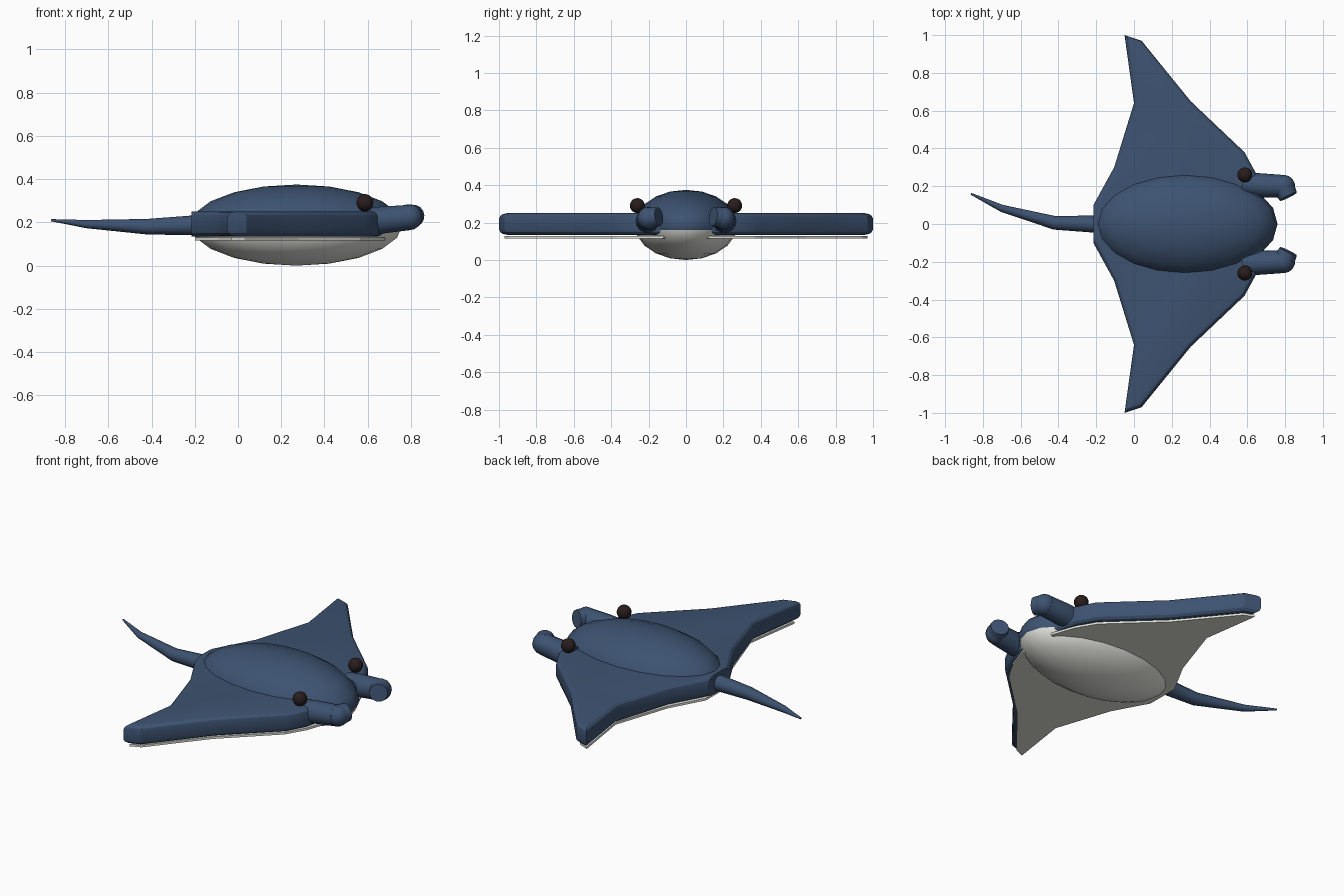
import bpy, bmesh, math
from mathutils import Vector, Matrix

cube = bpy.data.objects.get("Cube")
if cube:
    bpy.data.objects.remove(cube, do_unlink=True)


def material(name, color):
    mat = bpy.data.materials.new(name)
    mat.use_nodes = True
    mat.diffuse_color = (*color, 1)
    mat.node_tree.nodes["Principled BSDF"].inputs["Base Color"].default_value = (*color, 1)
    return mat


BLUE = material("deep blue skin", (0.047, 0.086, 0.165))
PALE = material("pale belly", (0.78, 0.79, 0.73))
DARK = material("dark eye", (0.022, 0.012, 0.012))


def finish(bm, name, mats, angle=None):
    bmesh.ops.recalc_face_normals(bm, faces=bm.faces)
    mesh = bpy.data.meshes.new(name)
    bm.to_mesh(mesh)
    bm.free()
    obj = bpy.data.objects.new(name, mesh)
    bpy.context.collection.objects.link(obj)
    for mat in mats:
        mesh.materials.append(mat)
    if angle:
        bpy.ops.object.select_all(action='DESELECT')
        obj.select_set(True)
        bpy.context.view_layer.objects.active = obj
        bpy.ops.object.shade_smooth_by_angle(angle=math.radians(angle))
    return obj


def ellipsoid(center, radii, segments, rings):
    bm = bmesh.new()
    bmesh.ops.create_uvsphere(bm, u_segments=segments, v_segments=rings, radius=1,
                              matrix=Matrix.LocRotScale(Vector(center), None, Vector(radii)))
    return bm


def tube(name, stations, sides):
    """Tapered tube through (point, radius) stations, mitred at the bends."""
    bm = bmesh.new()
    points = [Vector(p) for p, r in stations]
    rings = []
    for i, (p, r) in enumerate(stations):
        before = points[i] - points[i - 1] if i else points[1] - points[0]
        after = points[i + 1] - points[i] if i + 1 < len(points) else before
        aim = before.normalized() + after.normalized()
        side = aim.cross(Vector((0, 0, 1))).normalized()
        up = side.cross(aim).normalized()
        rings.append([bm.verts.new(points[i] + r * (side * math.cos(a) + up * math.sin(a)))
                      for a in (math.tau * k / sides for k in range(sides))])
    for a, b in zip(rings, rings[1:]):
        for k in range(sides):
            n = (k + 1) % sides
            bm.faces.new((a[k], a[n], b[n], b[k]))
    bm.faces.new(rings[0])
    bm.faces.new(rings[-1])
    return finish(bm, name, [BLUE], 40)


def slab(outline, bottom, top):
    """Flat plate extruded upward from an outline."""
    bm = bmesh.new()
    base = bm.faces.new([bm.verts.new((x, y, bottom)) for x, y in outline])
    ext = bmesh.ops.extrude_face_region(bm, geom=[base], use_keep_orig=True)
    verts = [v for v in ext["geom"] if isinstance(v, bmesh.types.BMVert)]
    bmesh.ops.translate(bm, verts=verts, vec=(0, 0, top - bottom))
    bmesh.ops.recalc_face_normals(bm, faces=bm.faces)
    return bm


# Body: blue back and pale belly split at a level line
bm = ellipsoid((0.27, 0, 0.1975), (0.49, 0.275, 0.1875), 20, 10)
bmesh.ops.bisect_plane(bm, geom=bm.verts[:] + bm.edges[:] + bm.faces[:],
                       plane_co=(0, 0, 0.17), plane_no=(0, 0, 1))
for f in bm.faces:
    f.material_index = int(f.calc_center_median().z < 0.17)
finish(bm, "body", [BLUE, PALE], 60)

# Wing outline from the front root round the tip to the back root
WING = [(0.68, 0.12), (0.645, 0.27), (0.585, 0.38), (0.3, 0.65), (0.04, 0.97),
        (-0.05, 1.0), (0.0, 0.64), (-0.105, 0.3), (-0.215, 0.1), (-0.215, 0.0), (0.5, 0.0)]
UNDER = [(0.68, 0.12), (0.63, 0.26), (0.565, 0.37), (0.28, 0.64), (0.03, 0.945),
         (-0.03, 0.97), (0.02, 0.63), (-0.09, 0.3), (-0.2, 0.1), (-0.2, 0.0), (0.5, 0.0)]

for side, s in (("left", 1), ("right", -1)):
    # Thick wing with rounded rims
    bm = slab([(x, s * y) for x, y in WING], 0.145, 0.26)
    rims = [e for e in bm.edges if abs(e.verts[0].co.z - e.verts[1].co.z) < 0.01
            and max(abs(v.co.y) for v in e.verts) > 0.11]
    bmesh.ops.bevel(bm, geom=rims, offset=0.03, segments=3, profile=0.5,
                    affect='EDGES', clamp_overlap=True)
    finish(bm, side + "_wing", [BLUE], 25)

    # Pale plate beneath the wing
    finish(slab([(x, s * y) for x, y in UNDER], 0.126, 0.139),
           side + "_wing_underside", [PALE])

    # Mouth horn, curling inward at the tip
    tube(side + "_horn", [((0.575, s * 0.21, 0.215), 0.058), ((0.66, s * 0.205, 0.22), 0.064),
                          ((0.785, s * 0.2, 0.232), 0.06)], 14)
    finish(ellipsoid((0.793, s * 0.2, 0.234), (0.06, 0.06, 0.06), 14, 8),
           side + "_horn_bend", [BLUE], 60)
    tube(side + "_horn_tip", [((0.79, s * 0.2, 0.234), 0.06),
                              ((0.817, s * 0.145, 0.242), 0.05)], 14)

    # Eye
    finish(ellipsoid((0.587, s * 0.26, 0.301), (0.04, 0.04, 0.04), 14, 10),
           side + "_eye", [DARK], 60)

# Tapering tail
tube("tail", [((-0.15, 0, 0.198), 0.048), ((-0.22, 0, 0.196), 0.045),
              ((-0.42, 0.006, 0.19), 0.036), ((-0.7, 0.083, 0.202), 0.019),
              ((-0.863, 0.16, 0.22), 0.005)], 12)

# Rest the model on the ground: the belly sits a touch above zero
for obj in bpy.context.collection.objects:
    if obj.type == 'MESH':
        obj.location.z -= 0.01
